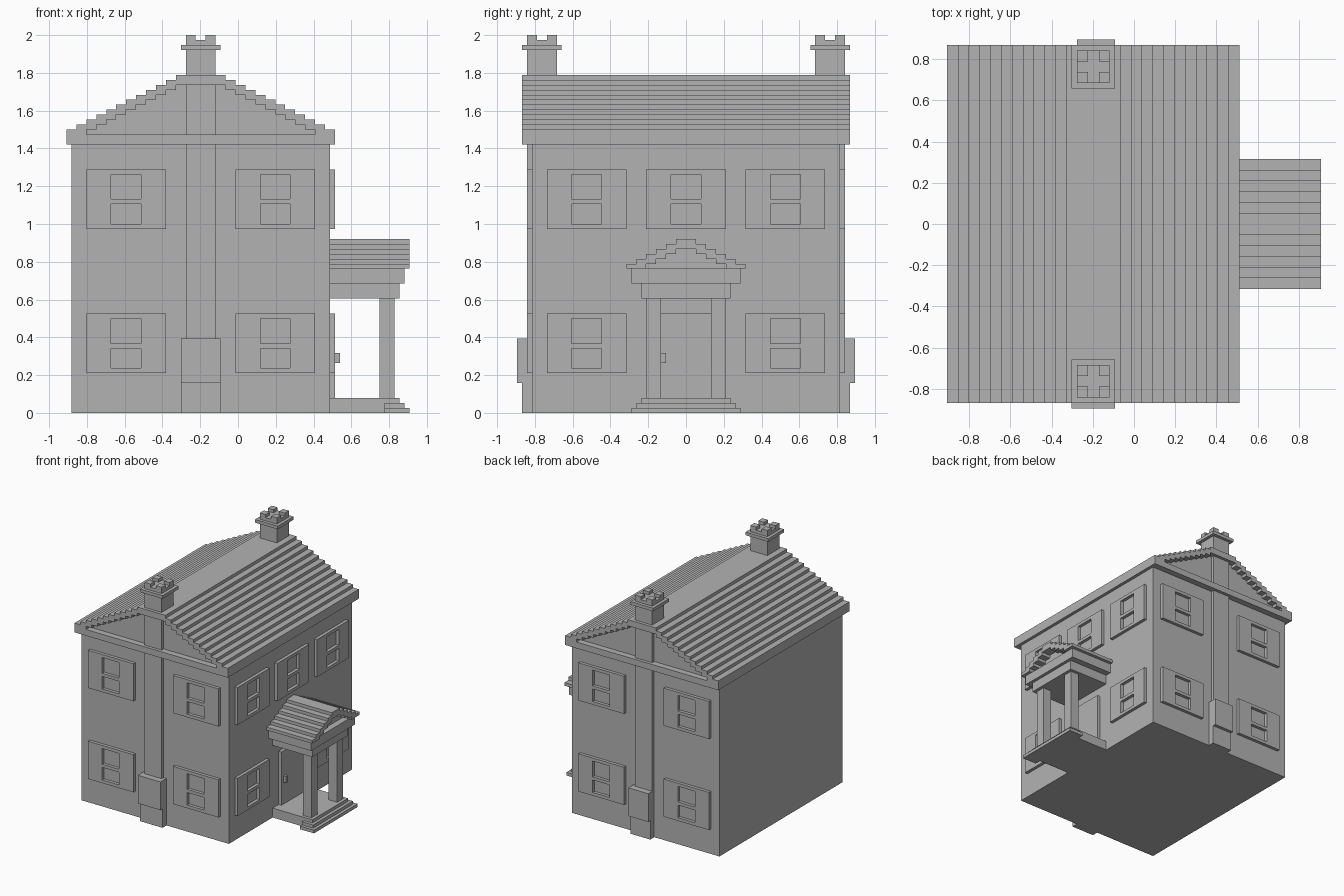
import bpy, bmesh
from mathutils import Vector

if "Cube" in bpy.data.objects:
    bpy.data.objects.remove(bpy.data.objects["Cube"])

U = 2 / 76          # one block of the model's grid
CX = -7.5           # centre line of the house in blocks

mat = bpy.data.materials.new("plain grey")
mat.diffuse_color = (0.45, 0.45, 0.45, 1)
mat.use_nodes = True
mat.node_tree.nodes["Principled BSDF"].inputs["Base Color"].default_value = mat.diffuse_color


def finish(name, bm):
    bmesh.ops.recalc_face_normals(bm, faces=bm.faces)
    me = bpy.data.meshes.new(name)
    bm.to_mesh(me)
    bm.free()
    me.materials.append(mat)
    ob = bpy.data.objects.new(name, me)
    bpy.context.collection.objects.link(ob)
    return ob


def add_box(bm, x0, x1, y0, y1, z0, z1):
    y0, y1 = min(y0, y1), max(y0, y1)
    vs = bmesh.ops.create_cube(bm, size=1)["verts"]
    for v in vs:
        v.co = Vector(((x0 + x1) / 2 + v.co.x * (x1 - x0),
                       (y0 + y1) / 2 + v.co.y * (y1 - y0),
                       (z0 + z1) / 2 + v.co.z * (z1 - z0))) * U


def boxes(name, *dims):
    bm = bmesh.new()
    for d in dims:
        add_box(bm, *d)
    return finish(name, bm)


def steps(half, n, z):
    """Stepped gable outline, right foot over the top to the left foot."""
    right = []
    for k in range(n):
        right += [(half - 2 * k, z + k), (half - 2 * k, z + k + 1)]
    return right + [(-h, zz) for h, zz in reversed(right)]


def prism(name, pts, place, a, b):
    """Extrude a 2D outline from a to b; place maps (h, z, depth) to xyz."""
    bm = bmesh.new()
    face = bm.faces.new([bm.verts.new(Vector(place(h, z, a)) * U) for h, z in pts])
    ext = bmesh.ops.extrude_face_region(bm, geom=[face])["geom"]
    move = (Vector(place(0, 0, b)) - Vector(place(0, 0, a))) * U
    bmesh.ops.translate(bm, vec=move, verts=[g for g in ext if isinstance(g, bmesh.types.BMVert)])
    return finish(name, bm)


def along_y(h, z, d):
    return (CX + h, d, z)


def along_x(h, z, d):
    return (d, h, z)


def window(name, c, z, side):
    """Shuttered window plate with two sunk panes; c is its centre along the wall."""
    parts = [(-8, -3, 0, 12), (3, 8, 0, 12), (-3, 3, 0, 1), (-3, 3, 5, 6), (-3, 3, 11, 12)]
    dims = []
    for a, b, lo, hi in parts:
        if side == "right":
            dims.append((18.5, 19.5, c + a, c + b, z + lo, z + hi))
        else:
            s = -1 if side == "front" else 1
            dims.append((c + a, c + b, 31 * s, 32 * s, z + lo, z + hi))
    boxes(name, *dims)


# Walls and eaves
boxes("walls", (-33.5, 18.5, -31, 31, 0, 54))
boxes("eaves", (-34.5, 19.5, -33, 33, 54, 56))

# Stepped main roof with recessed gable walls
prism("roof", steps(27, 12, 56) + steps(23, 10, 56)[::-1], along_y, -33, 33)
prism("gable_walls", steps(23, 10, 56), along_y, -31, 31)

# Windows on both gable ends and on the entrance side
for side in ("front", "back"):
    for c in (-22.5, 7.5):
        for z in (8, 37):
            window(side + "_window", c, z, side)
for c in (-20, 0, 20):
    window("right_upper_window", c, 37, "right")
    if c:
        window("right_lower_window", c, 8, "right")

# Chimneys: breast and stack, foot, collar and four pots
for s, end in ((-1, "front"), (1, "back")):
    boxes(end + "_chimney", (CX - 3, CX + 3, 26 * s, 32 * s, 0, 73))
    left = CX - (4 if s < 0 else 3)
    boxes(end + "_chimney_foot",
          (left, CX + 4, 30 * s, 33 * s, 0, 6), (left, CX + 4, 30 * s, 34 * s, 6, 15))
    boxes(end + "_chimney_collar", (CX - 4, CX + 4, 25 * s, 33 * s, 73, 74))
    boxes(end + "_chimney_cap",
          (CX - 1, CX + 1, 26 * s, 32 * s, 74, 75), (CX - 3, CX + 3, 28 * s, 30 * s, 74, 75))
    boxes(end + "_chimney_pots",
          *[(CX + x, CX + x + 2, y * s, (y + 2) * s, 74, 76) for x in (-3, 1) for y in (26, 30)])

# Door with handle
boxes("door", (18.5, 19.5, -6, 6, 3, 20))
boxes("door_handle", (19.5, 20.5, -5, -4, 10, 12))

# Porch floor and steps
boxes("porch_floor", (18.5, 32.5, -9, 9, 0, 3))
boxes("porch_steps", (29.5, 34.5, -11, 11, 0, 1), (29.5, 33.5, -10, 10, 1, 2))

# Porch columns and beams
for y in (-8, 5):
    boxes("porch_column", (28.5, 31.5, y, y + 3, 3, 23))
boxes("porch_beam", (18.5, 32.5, -9, 9, 23, 26))
boxes("porch_cornice", (18.5, 33.5, -11, 11, 26, 29))

# Stepped porch roof with recessed gable
prism("porch_roof", steps(12, 6, 29) + steps(8, 4, 29)[::-1], along_x, 18.5, 34.5)
prism("porch_gable", steps(8, 4, 29), along_x, 18.5, 31.5)
